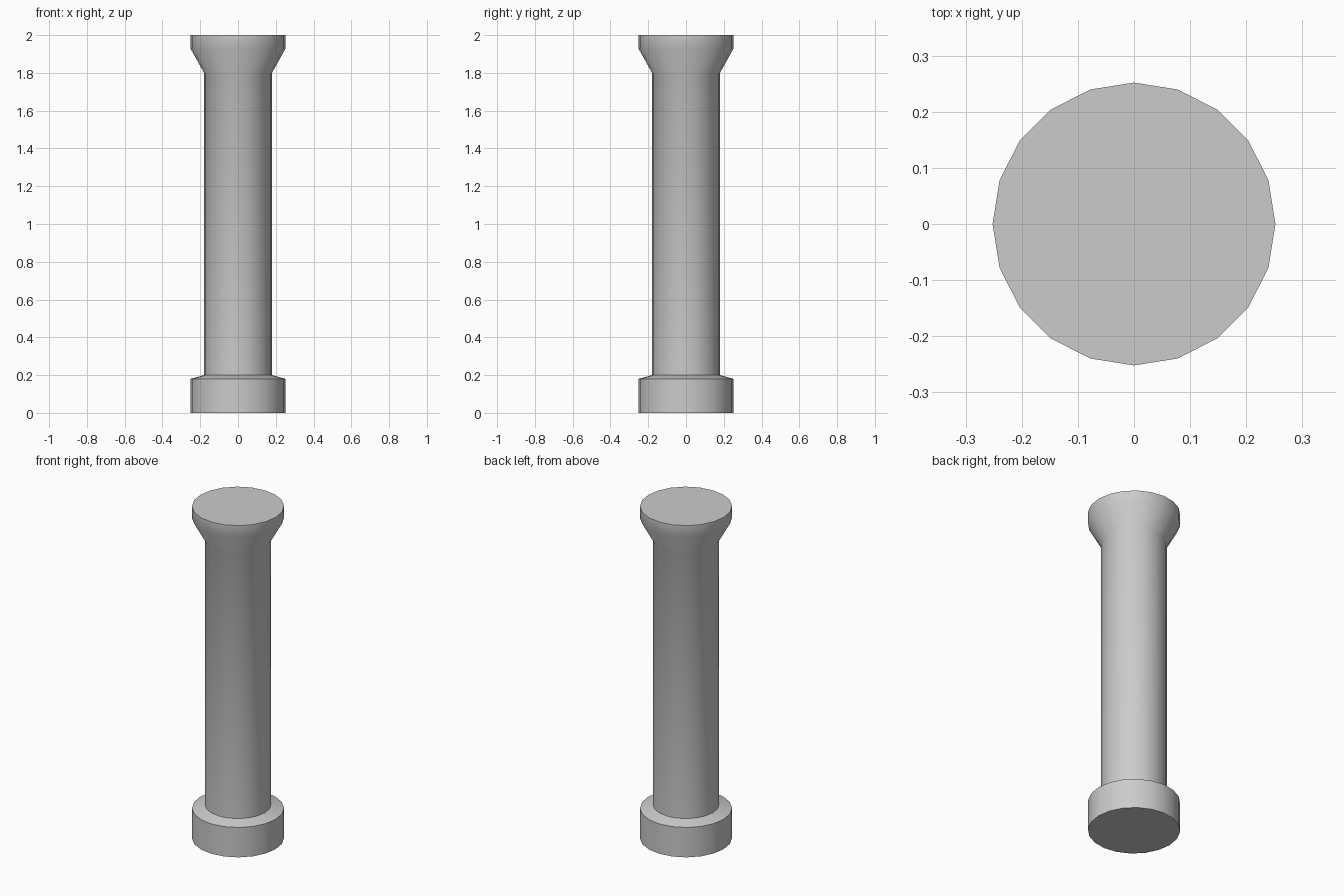
import bpy
import bmesh
from math import cos, sin, tau, radians

if "Cube" in bpy.data.objects:
    bpy.data.objects.remove(bpy.data.objects["Cube"], do_unlink=True)

SIDES = 20
RIM, SHAFT = 0.252, 0.18

stone = bpy.data.materials.new("grey stone")
stone.use_nodes = True
GREY = (0.6, 0.6, 0.6, 1)
stone.diffuse_color = GREY
stone.node_tree.nodes["Principled BSDF"].inputs["Base Color"].default_value = GREY

# Radius and height from the plinth up through the flared capital
profile = [(RIM, 0), (RIM, 0.18), (SHAFT, 0.2), (SHAFT, 1.8), (RIM, 1.93), (RIM, 2)]

# Revolve the profile into rings, then bridge and cap them
bm = bmesh.new()
rings = [[bm.verts.new((r * cos(tau * i / SIDES), r * sin(tau * i / SIDES), z))
          for i in range(SIDES)] for r, z in profile]
for low, high in zip(rings, rings[1:]):
    for i in range(SIDES):
        j = (i + 1) % SIDES
        bm.faces.new((low[i], low[j], high[j], high[i]))
bm.faces.new(rings[0][::-1])
bm.faces.new(rings[-1])

mesh = bpy.data.meshes.new("column")
bm.to_mesh(mesh)
bm.free()
mesh.materials.append(stone)
column = bpy.data.objects.new("column", mesh)
bpy.context.collection.objects.link(column)

# Smooth sides with crisp rims
bpy.ops.object.select_all(action="DESELECT")
column.select_set(True)
bpy.context.view_layer.objects.active = column
bpy.ops.object.shade_smooth_by_angle(angle=radians(30))
